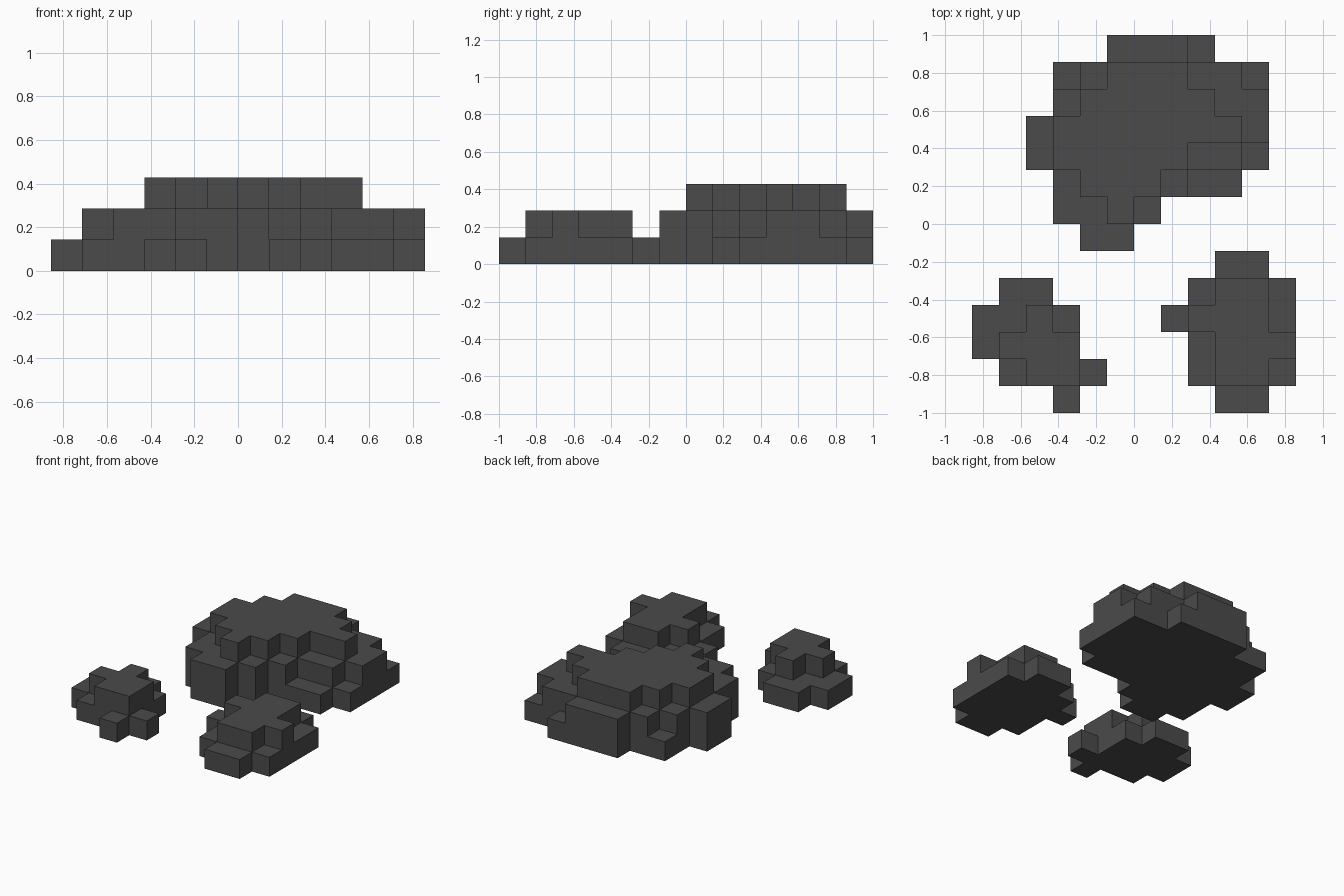
import bpy, bmesh, math

if "Cube" in bpy.data.objects:
    bpy.data.objects.remove(bpy.data.objects["Cube"])

U = 1 / 7  # size of one block

stone = bpy.data.materials.new("dark_grey_stone")
stone.diffuse_color = (0.07, 0.07, 0.07, 1)
stone.use_nodes = True
stone.node_tree.nodes["Principled BSDF"].inputs["Base Color"].default_value = stone.diffuse_color

SIDES = {  # outward direction -> face corners, counter-clockwise from outside
    (1, 0, 0): [(1, 0, 0), (1, 1, 0), (1, 1, 1), (1, 0, 1)],
    (-1, 0, 0): [(0, 0, 0), (0, 0, 1), (0, 1, 1), (0, 1, 0)],
    (0, 1, 0): [(0, 1, 0), (0, 1, 1), (1, 1, 1), (1, 1, 0)],
    (0, -1, 0): [(0, 0, 0), (1, 0, 0), (1, 0, 1), (0, 0, 1)],
    (0, 0, 1): [(0, 0, 1), (1, 0, 1), (1, 1, 1), (0, 1, 1)],
    (0, 0, -1): [(0, 0, 0), (0, 1, 0), (1, 1, 0), (1, 0, 0)],
}


def rock(name, layers):
    """Each layer: (first row y, [(x start, x end) for each row going back])."""
    cells = {(x, y0 + j, z)
             for z, (y0, rows) in enumerate(layers)
             for j, (a, b) in enumerate(rows)
             for x in range(a, b)}
    bm = bmesh.new()
    verts = {}

    def vert(p):
        if p not in verts:
            verts[p] = bm.verts.new([c * U for c in p])
        return verts[p]

    # skin only the exposed sides of the blocks
    for c in sorted(cells):
        for d, quad in SIDES.items():
            if tuple(c[i] + d[i] for i in range(3)) not in cells:
                bm.faces.new([vert(tuple(c[i] + q[i] for i in range(3))) for q in quad])
    # merge flat areas into single faces
    bmesh.ops.dissolve_limit(bm, angle_limit=math.radians(1), verts=bm.verts[:], edges=bm.edges[:])
    me = bpy.data.meshes.new(name)
    bm.to_mesh(me)
    bm.free()
    me.materials.append(stone)
    bpy.context.collection.objects.link(bpy.data.objects.new(name, me))


# large boulder at the back, three steps high
rock("large_rock", [
    (-1, [(-2, 0), (-3, 1), (-3, 4), (-4, 5), (-4, 5), (-3, 5), (-3, 5), (-1, 3)]),
    (-1, [(-2, 0), (-3, 1), (-3, 2), (-4, 4), (-4, 5), (-3, 5), (-2, 4), (-1, 2)]),
    (0, [(-1, 0), (-2, 1), (-3, 2), (-3, 4), (-2, 3), (-1, 2)]),
])

# medium rock at the front right
rock("medium_rock", [
    (-7, [(3, 5), (2, 6), (2, 6), (1, 6), (2, 6), (3, 5)]),
    (-6, [(3, 5), (3, 6), (2, 5), (3, 5)]),
])

# small rock at the front left
rock("small_rock", [
    (-7, [(-3, -2), (-5, -1), (-6, -2), (-6, -2), (-5, -3)]),
    (-6, [(-4, -2), (-5, -2), (-4, -3)]),
])
